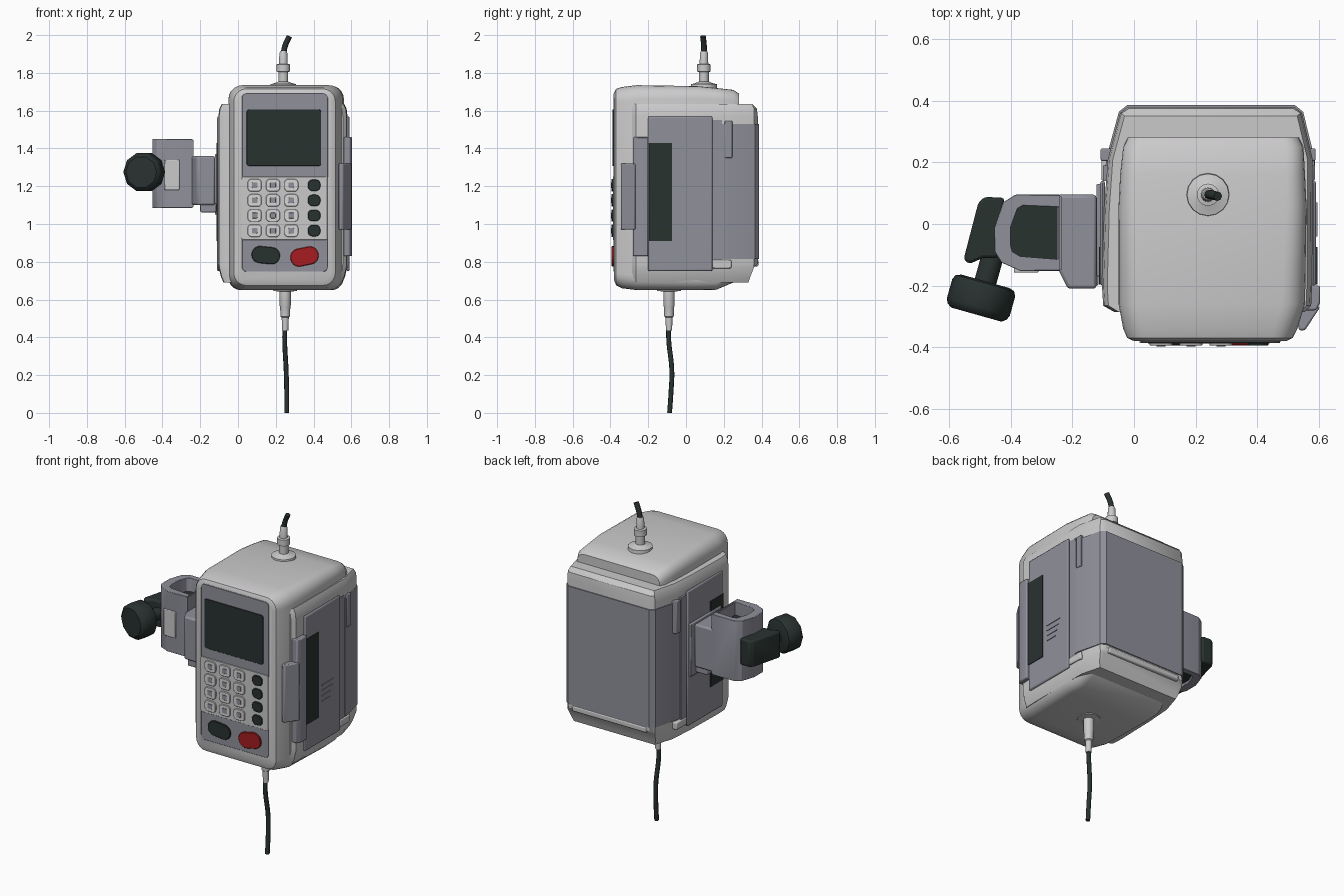
import bpy, bmesh, math
from mathutils import Vector

if "Cube" in bpy.data.objects:
    bpy.data.objects.remove(bpy.data.objects["Cube"])


def material(name, rgb):
    m = bpy.data.materials.new(name)
    m.use_nodes = True
    m.diffuse_color = (*rgb, 1)
    m.node_tree.nodes["Principled BSDF"].inputs["Base Color"].default_value = (*rgb, 1)
    return m


LIGHT = material("light_grey", (0.60, 0.59, 0.60))
GREY = material("blue_grey", (0.28, 0.28, 0.33))
DARK = material("green_black", (0.022, 0.032, 0.030))
RED = material("red", (0.38, 0.012, 0.015))
KEY = material("key_white", (0.68, 0.67, 0.67))


def finish(name, bm, mat, bevel=0, angle=35):
    bmesh.ops.recalc_face_normals(bm, faces=bm.faces)
    me = bpy.data.meshes.new(name)
    bm.to_mesh(me)
    bm.free()
    me.materials.append(mat)
    ob = bpy.data.objects.new(name, me)
    bpy.context.collection.objects.link(ob)
    if bevel:
        mod = ob.modifiers.new("bevel", 'BEVEL')
        mod.width, mod.segments = bevel, 2
    bpy.ops.object.select_all(action='DESELECT')
    ob.select_set(True)
    bpy.context.view_layer.objects.active = ob
    bpy.ops.object.shade_smooth_by_angle(angle=math.radians(angle))
    return ob


def loft(name, rings, mat, closed=False, bevel=0):
    """Skin equal-length rings of points; closed joins last ring to first."""
    bm = bmesh.new()
    vs = [[bm.verts.new(p) for p in r] for r in rings]
    pairs = list(zip(vs, vs[1:])) + ([(vs[-1], vs[0])] if closed else [])
    n = len(rings[0])
    for a, b in pairs:
        for i in range(n):
            j = (i + 1) % n
            bm.faces.new((a[i], a[j], b[j], b[i]))
    if not closed:
        bm.faces.new(vs[0])
        bm.faces.new(vs[-1])
    return finish(name, bm, mat, bevel)


def rrect(y, x0, x1, z0, z1, r, tilt=0, seg=5):
    """Rounded rectangle in the xz plane at depth y."""
    cx, cz = (x0 + x1) / 2, (z0 + z1) / 2
    w, h = (x1 - x0) / 2 - r, (z1 - z0) / 2 - r
    pts = []
    for k, (sx, sz) in enumerate(((1, 1), (-1, 1), (-1, -1), (1, -1))):
        for i in range(seg + 1):
            a = math.pi / 2 * (k + i / seg)
            u, v = sx * w + r * math.cos(a), sz * h + r * math.sin(a)
            pts.append((cx + u * math.cos(tilt) - v * math.sin(tilt), y,
                        cz + u * math.sin(tilt) + v * math.cos(tilt)))
    return pts


def prism(name, outline, z0, z1, mat, bevel=0):
    return loft(name, [[(x, y, z) for x, y in outline] for z in (z0, z1)], mat, bevel=bevel)


def box(name, x0, x1, y0, y1, z0, z1, mat, bevel=0):
    return prism(name, [(x0, y0), (x1, y0), (x1, y1), (x0, y1)], z0, z1, mat, bevel)


def pad(name, cx, cz, w, h, r, y, mat, depth=0.008, tilt=0):
    """Rounded plate on the front face, standing out to -y."""
    edge = 0.25 * depth
    args = (cx - w / 2, cx + w / 2, cz - h / 2, cz + h / 2)
    inner = (args[0] + edge, args[1] - edge, args[2] + edge, args[3] - edge)
    return loft(name, [rrect(y, *args, r, tilt), rrect(y - depth + edge, *args, r, tilt),
                       rrect(y - depth, *inner, r - edge, tilt)], mat)


def lathe(name, base, axis, profile, mat, n=16):
    """Turned part: profile is (distance along axis, radius)."""
    q = Vector(axis).to_track_quat('Z', 'Y')
    rings = [[Vector(base) + q @ Vector((r * math.cos(t), r * math.sin(t), d))
              for t in (math.tau * i / n for i in range(n))] for d, r in profile]
    return loft(name, rings, mat)


def cable(name, pts, r):
    cu = bpy.data.curves.new(name, 'CURVE')
    cu.dimensions, cu.bevel_depth, cu.bevel_resolution, cu.use_fill_caps = '3D', r, 2, True
    s = cu.splines.new('BEZIER')
    s.bezier_points.add(len(pts) - 1)
    for bp, p in zip(s.bezier_points, pts):
        bp.co = p
        bp.handle_left_type = bp.handle_right_type = 'AUTO'
    cu.materials.append(DARK)
    bpy.context.collection.objects.link(bpy.data.objects.new(name, cu))


# Main housing, lofted front to back
loft("main_housing", [
    rrect(-0.38, 0.0, 0.495, 0.70, 1.695, 0.05),
    rrect(-0.37, -0.022, 0.515, 0.675, 1.715, 0.065),
    rrect(-0.34, -0.035, 0.53, 0.66, 1.725, 0.075),
    rrect(-0.26, -0.05, 0.555, 0.65, 1.735, 0.075),
    rrect(0.06, -0.05, 0.56, 0.65, 1.73, 0.065),
    rrect(0.16, -0.045, 0.555, 0.652, 1.72, 0.06),
    rrect(0.25, -0.035, 0.55, 0.69, 1.71, 0.055),
    rrect(0.28, -0.02, 0.535, 0.71, 1.69, 0.05)], LIGHT)

# Wider rear case, lofted bottom to top
CASE = [(-0.065, -0.285), (-0.1, -0.265), (-0.104, -0.2), (-0.097, 0.05), (-0.085, 0.21),
        (-0.045, 0.36), (-0.02, 0.38), (0.52, 0.38), (0.545, 0.36), (0.58, 0.21),
        (0.578, -0.2), (0.575, -0.265), (0.555, -0.285)]


def case_ring(z, k, back):
    return [(0.24 + (x - 0.24) * k, min(y, back), z) for x, y in CASE]


loft("rear_case", [case_ring(0.69, 0.92, 0.33), case_ring(0.72, 0.96, 0.34),
                   case_ring(0.77, 0.995, 0.36), case_ring(0.79, 1, 0.38),
                   case_ring(1.57, 1, 0.38), case_ring(1.61, 0.985, 0.375),
                   case_ring(1.635, 0.95, 0.35)], LIGHT)
box("top_rear_ridge", 0.0, 0.52, 0.18, 0.27, 1.62, 1.70, LIGHT, 0.015)

# Grey cover wrapped around the back
prism("back_cover", [(-0.092, 0.19), (-0.09, 0.215), (-0.049, 0.364), (-0.022, 0.386),
                     (0.522, 0.386), (0.549, 0.364), (0.586, 0.215), (0.586, 0.19)],
      0.815, 1.53, GREY)
box("bottom_rear_lip", 0.0, 0.5, 0.30, 0.384, 0.775, 0.81, LIGHT, 0.008)

# Side panels with dark windows
for side, x, s in (("left", 0.575, 1), ("right", -0.094, -1)):
    def slab(name, t0, t1, *rest):
        a, b = sorted((x + s * t0, x + s * t1))
        box(side + name, a, b, *rest)
    slab("_side_panel", 0, 0.016, -0.20, 0.14, 0.75, 1.57, GREY, 0.008)
    slab("_side_window", 0.01, 0.02, -0.197, -0.075, 0.91, 1.43, DARK)
    slab("_seam_strip", -0.02, 0.007, 0.14, 0.19, 0.80, 1.55, GREY)
    slab("_rear_clip", -0.02, 0.014, 0.205, 0.245, 1.35, 1.545, GREY, 0.004)
    slab("_lower_hinge", -0.02, 0.012, 0.14, 0.24, 0.765, 0.81, LIGHT, 0.006)
for i in range(4):
    box("vent_rib", 0.588, 0.595, -0.04, 0.07 - 0.012 * i, 1.09 - 0.032 * i, 1.096 - 0.032 * i, GREY)

# Door latch on the left side
prism("door_latch", [(0.55, -0.28), (0.592, -0.28), (0.604, -0.255), (0.604, -0.2), (0.57, -0.2)],
      0.83, 1.46, GREY, 0.006)
prism("latch_grip", [(0.53, -0.3), (0.535, -0.345), (0.555, -0.345), (0.604, -0.27), (0.57, -0.26)],
      0.97, 1.32, GREY, 0.006)

# Front panel, screen and keypad
pad("front_panel", 0.248, 1.22, 0.455, 0.945, 0.025, -0.376, GREY)
pad("screen", 0.243, 1.457, 0.395, 0.30, 0.015, -0.382, DARK, 0.006)
pad("keypad_plate", 0.246, 1.083, 0.455, 0.335, 0.012, -0.382, LIGHT, 0.005)
for row in range(4):
    z = 1.205 - 0.08 * row
    for col in range(3):
        x = 0.088 + 0.097 * col
        pad("number_key", x, z, 0.074, 0.066, 0.02, -0.386, KEY, 0.009)
        pad("key_mark", x, z, 0.030, 0.030, 0.006, -0.394, GREY, 0.003)
    pad("function_key", 0.403, z, 0.066, 0.06, 0.024, -0.386, DARK, 0.009)
pad("start_button", 0.147, 0.835, 0.15, 0.09, 0.043, -0.382, DARK, 0.012, -0.1)
pad("stop_button", 0.352, 0.828, 0.15, 0.095, 0.045, -0.382, RED, 0.012, 0.2)

# Pole clamp
box("clamp_base", -0.122, -0.095, -0.17, 0.13, 1.05, 1.37, GREY, 0.005)
prism("clamp_block", [(-0.122, 0.095), (-0.25, 0.095), (-0.25, -0.14), (-0.215, -0.21),
                      (-0.122, -0.21)], 1.10, 1.36, GREY, 0.01)
box("clamp_foot", -0.2, -0.115, -0.2, 0.08, 1.062, 1.11, GREY, 0.006)
outer = [(-0.24, 0.095), (-0.385, 0.095), (-0.425, 0.07), (-0.452, -0.01),
         (-0.452, -0.09), (-0.43, -0.125), (-0.37, -0.152), (-0.24, -0.152)]
inner = [(-0.245, 0.055), (-0.36, 0.06), (-0.378, 0.05), (-0.40, -0.01),
         (-0.40, -0.07), (-0.395, -0.09), (-0.37, -0.105), (-0.245, -0.115)]
loft("clamp_ring", [[(x, y, z) for x, y in o] for o, z in
                    ((outer, 1.085), (outer, 1.45), (inner, 1.45), (inner, 1.085))],
     GREY, closed=True, bevel=0.006)
box("clamp_inner_wall", -0.25, -0.235, -0.15, 0.09, 1.09, 1.445, GREY)
prism("clamp_jaw", inner, 1.10, 1.37, DARK)
box("clamp_window", -0.39, -0.31, -0.158, -0.14, 1.18, 1.34, LIGHT, 0.004)

# Screw arm and knob
prism("screw_arm", [(-0.553, -0.115), (-0.505, 0.07), (-0.485, 0.088), (-0.42, 0.085),
                    (-0.44, -0.02), (-0.44, -0.11), (-0.49, -0.11), (-0.535, -0.13)],
      1.19, 1.35, DARK, 0.01)
AXIS = Vector((0.27, 0.96, 0)).normalized()
KNOB = Vector((-0.497, -0.24, 1.275))
lathe("clamp_screw", KNOB, AXIS, [(0, 0.036), (0.2, 0.036)], DARK)
lathe("clamp_knob", KNOB, AXIS, [(-0.056, 0.085), (-0.045, 0.1), (-0.03, 0.106), (0.035, 0.106),
                                 (0.05, 0.098), (0.056, 0.08)], DARK, 10)

# Cable connectors
lathe("top_connector", (0.24, 0.095, 1.72), (0, 0, 1),
      [(0, 0.07), (0.02, 0.068), (0.026, 0.045), (0.034, 0.026), (0.085, 0.026), (0.087, 0.036),
       (0.125, 0.036), (0.128, 0.023), (0.185, 0.021), (0.195, 0.016)], LIGHT)
lathe("bottom_connector", (0.25, -0.09, 0.66), (0, 0, -1),
      [(0, 0.065), (0.014, 0.063), (0.018, 0.03), (0.09, 0.03), (0.10, 0.027), (0.15, 0.025),
       (0.155, 0.019), (0.225, 0.016)], LIGHT)
cable("top_cable", [(0.24, 0.095, 1.90), (0.25, 0.095, 1.945), (0.272, 0.09, 1.993)], 0.015)
cable("bottom_cable", [(0.25, -0.09, 0.48), (0.247, -0.092, 0.40), (0.255, -0.075, 0.22),
                       (0.258, -0.08, 0.1), (0.258, -0.087, 0.0)], 0.013)
